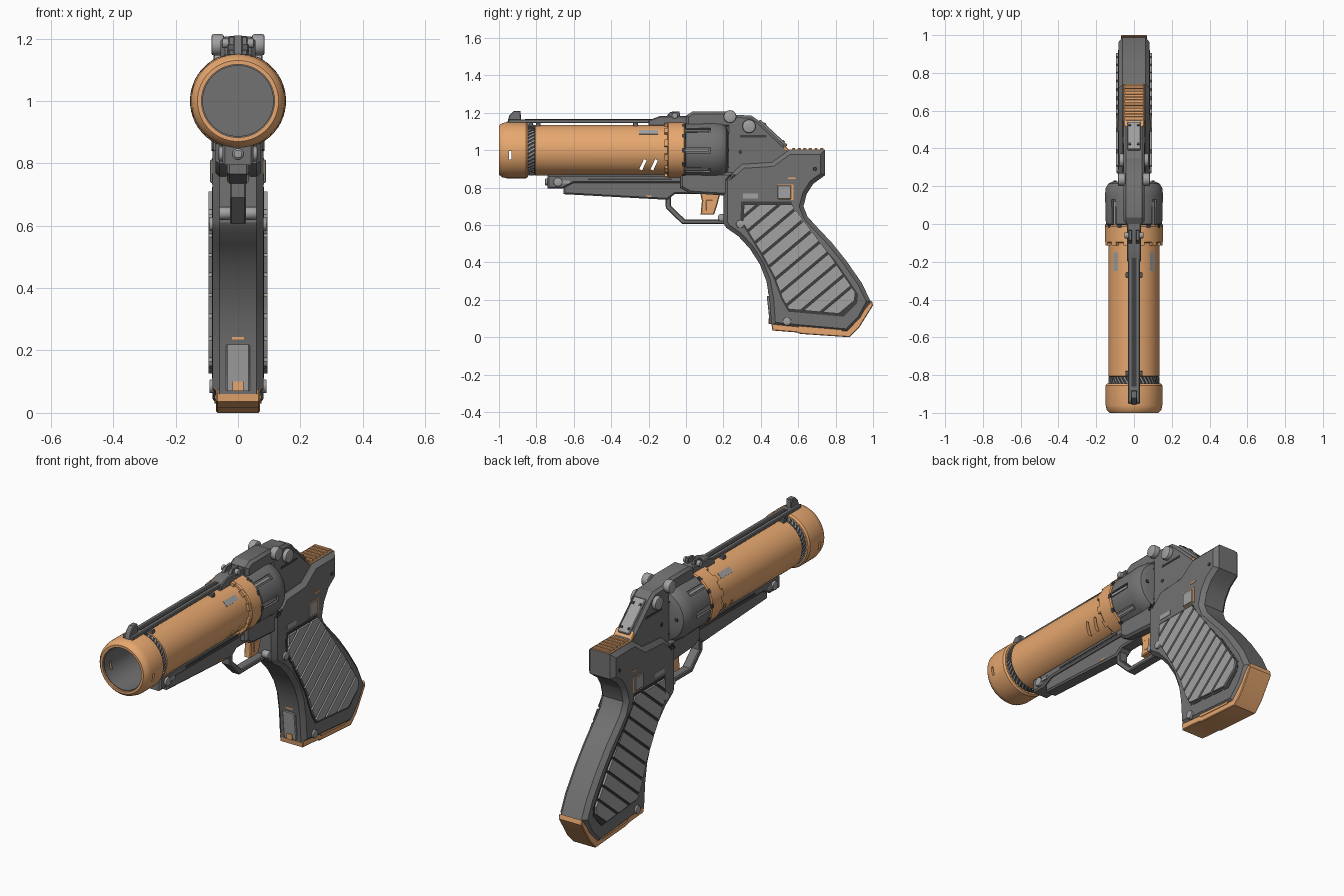
import bpy, bmesh, math
from mathutils import Matrix, Vector

if "Cube" in bpy.data.objects:
    bpy.data.objects.remove(bpy.data.objects["Cube"])

def material(name, rgb):
    m = bpy.data.materials.new(name)
    m.diffuse_color = (*rgb, 1)
    m.use_nodes = True
    m.node_tree.nodes["Principled BSDF"].inputs["Base Color"].default_value = m.diffuse_color
    return m

ORANGE = material("orange", (0.80, 0.39, 0.16))
GREY = material("body_grey", (0.17, 0.17, 0.17))
LIGHT = material("light_grey", (0.36, 0.36, 0.36))
DARK = material("dark_grey", (0.05, 0.05, 0.05))
AXIS = Matrix.Translation((0, 0, 1.0))   # barrel axis height

def add(name, bm, mat, mirror=False):
    bmesh.ops.recalc_face_normals(bm, faces=bm.faces)
    me = bpy.data.meshes.new(name)
    bm.to_mesh(me)
    bm.free()
    ob = bpy.data.objects.new(name, me)
    bpy.context.collection.objects.link(ob)
    if mat:
        me.materials.append(mat)
    if mirror:
        ob.modifiers.new("mirror", 'MIRROR')
    return ob

def plate(name, pts, x0, x1, mat, bevel=0, mirror=False):
    """Side profile of (y, z) points extruded along x, cap edges chamfered."""
    bm = bmesh.new()
    f = bm.faces.new([bm.verts.new((x0, y, z)) for y, z in pts])
    r = bmesh.ops.extrude_face_region(bm, geom=[f], use_keep_orig=True)
    bmesh.ops.translate(bm, vec=(x1 - x0, 0, 0), verts=[v for v in r['geom'] if isinstance(v, bmesh.types.BMVert)])
    bmesh.ops.recalc_face_normals(bm, faces=bm.faces)
    if bevel:
        caps = [e for e in bm.edges if abs(e.verts[0].co.x - e.verts[1].co.x) < 1e-6]
        bmesh.ops.bevel(bm, geom=caps, offset=bevel, segments=1, profile=0.5, affect='EDGES', clamp_overlap=False)
    return add(name, bm, mat, mirror)

def box(name, c, s, mat, rot=0, mirror=False, bevel=0):
    bm = bmesh.new()
    bmesh.ops.create_cube(bm, size=1, matrix=Matrix.Translation(c) @ Matrix.Rotation(math.radians(rot), 4, 'X') @ Matrix.Diagonal((*s, 1)))
    if bevel:
        bmesh.ops.bevel(bm, geom=bm.edges[:], offset=bevel, segments=1, profile=0.5, affect='EDGES')
    return add(name, bm, mat, mirror)

def lathe(name, prof, mat, closed=True, z=1.0, seg=56):
    """Revolve (y, radius) points about the y direction at height z."""
    bm = bmesh.new()
    rings = [[bm.verts.new((r * math.sin(a), y, z + r * math.cos(a)))
              for a in (2 * math.pi * i / seg for i in range(seg))] for y, r in prof]
    for k in range(len(rings) if closed else len(rings) - 1):
        A, B = rings[k], rings[(k + 1) % len(rings)]
        for i in range(seg):
            j = (i + 1) % seg
            bm.faces.new((A[i], A[j], B[j], B[i]))
    if not closed:
        bm.faces.new(rings[0])
        bm.faces.new(rings[-1])
    return add(name, bm, mat)

def ring(name, angles, y, r, size, mat, twist=0):
    """Boxes placed round the barrel axis."""
    bm = bmesh.new()
    for a in angles:
        bmesh.ops.create_cube(bm, size=1, matrix=AXIS @ Matrix.Rotation(math.radians(a), 4, 'Y')
                              @ Matrix.Translation((0, y, r)) @ Matrix.Rotation(math.radians(twist), 4, 'Z')
                              @ Matrix.Diagonal((*size, 1)))
    return add(name, bm, mat)

def pin(name, y, z, r, x0, x1, mat, mirror=True):
    """Round pin along x with a chamfered rim."""
    bm = bmesh.new()
    bmesh.ops.create_cone(bm, cap_ends=True, segments=24, radius1=r, radius2=r, depth=x1 - x0,
                          matrix=Matrix.Translation(((x0 + x1) / 2, y, z)) @ Matrix.Rotation(math.pi / 2, 4, 'Y'))
    rims = [e for e in bm.edges if abs(e.verts[0].co.x - e.verts[1].co.x) < 1e-6]
    bmesh.ops.bevel(bm, geom=rims, offset=r * 0.2, segments=2, profile=0.5, affect='EDGES')
    return add(name, bm, mat, mirror)

def cut(targets, cutter):
    cutter.hide_render = True
    for ob in targets:
        m = ob.modifiers.new("cut", 'BOOLEAN')
        m.operation, m.object, m.solver = 'DIFFERENCE', cutter, 'EXACT'
        bpy.context.view_layer.objects.active = ob
        bpy.ops.object.modifier_apply(modifier=m.name)
    bpy.data.objects.remove(cutter)

# Barrel, muzzle, collar and bore liner
barrel = lathe("barrel", [(-0.81, 0.118), (-0.81, 0.13), (-0.805, 0.136), (-0.09, 0.136), (-0.09, 0.118)], ORANGE)
muzzle = lathe("muzzle", [(-1, 0.117), (-1, 0.13), (-0.985, 0.144), (-0.96, 0.15), (-0.855, 0.15), (-0.845, 0.143), (-0.845, 0.117)], ORANGE)
liner = lathe("bore_liner", [(-0.99, 0.113), (-0.99, 0.119), (0.01, 0.119), (0.01, 0.113)], GREY)
lathe("muzzle_groove", [(-0.85, 0.118), (-0.85, 0.132), (-0.805, 0.132), (-0.805, 0.118)], DARK)
ring("groove_ribs", range(0, 360, 9), -0.828, 0.132, (0.007, 0.04, 0.008), LIGHT, 30)
lathe("collar", [(-0.1, 0.12), (-0.1, 0.148), (-0.094, 0.153), (-0.012, 0.153), (-0.006, 0.148), (-0.006, 0.12)], ORANGE)
ring("collar_tabs", range(15, 360, 30), -0.104, 0.143, (0.035, 0.02, 0.016), ORANGE)
ring("collar_notches", range(0, 360, 30), -0.012, 0.147, (0.022, 0.02, 0.014), DARK)
ring("barrel_patches", (-45, 45), -0.2, 0.1345, (0.032, 0.1, 0.006), LIGHT)
for y in (-0.23, -0.17):
    cut([barrel, liner], box("vent_cutter", (0, y, 0.922), (0.4, 0.016, 0.06), None, rot=-25))
cut([muzzle, liner], box("muzzle_cutter", (0, -0.94, 0.973), (0.4, 0.014, 0.045), None))

# Fluted cylinder
cyl = lathe("cylinder", [(-0.004, 0.14), (0.0, 0.15), (0.15, 0.154), (0.19, 0.15), (0.215, 0.135), (0.225, 0.11)], GREY, closed=False)
cut([cyl], ring("flute_cutter", range(0, 360, 45), 0.055, 0.153, (0.03, 0.15, 0.03), None))
ring("flute_bars", range(0, 360, 45), 0.055, 0.14, (0.014, 0.13, 0.014), LIGHT)
ring("cylinder_bolts", range(30, 360, 60), 0.222, 0.1, (0.016, 0.014, 0.016), DARK)

# Top rib and sights
box("top_rib", (0, -0.475, 1.155), (0.062, 0.95, 0.02), GREY, bevel=0.004)
box("rib_groove", (0, -0.5, 1.165), (0.025, 0.72, 0.004), DARK)
for y in (-0.79, -0.27, -0.83):
    box("rib_mount", (0, y, 1.138), (0.09 if y > -0.8 else 0.05, 0.025, 0.022), GREY, bevel=0.003)
plate("front_sight", [(-0.955, 1.15), (-0.945, 1.185), (-0.92, 1.21), (-0.885, 1.21), (-0.88, 1.15)], -0.016, 0.016, GREY, 0.004)
plate("rear_sight_base", [(-0.2, 1.16), (-0.14, 1.182), (0.01, 1.182), (0.01, 1.13), (-0.2, 1.13)], -0.036, 0.036, GREY, 0.005)
plate("rear_sight_post", [(-0.11, 1.175), (-0.085, 1.205), (-0.035, 1.208), (-0.03, 1.175)], 0.01, 0.03, GREY, 0.003, True)
pin("rear_sight_screw", -0.06, 1.185, 0.016, 0.028, 0.05, LIGHT)

# Upper frame hump over the cylinder
plate("upper_frame", [(0, 1.12), (0, 1.185), (0.035, 1.207), (0.21, 1.207), (0.25, 1.19), (0.35, 1.185), (0.385, 1.16),
                      (0.56, 0.995), (0.6, 0.9), (0.21, 0.8), (0.215, 1.12)], -0.056, 0.056, GREY, 0.014)
pin("upper_roller", 0.235, 1.18, 0.034, 0.045, 0.085, LIGHT)
pin("lower_roller", 0.337, 1.128, 0.036, 0.045, 0.078, LIGHT)
box("frame_slot", (0.056, 0.36, 1.075), (0.004, 0.14, 0.012), DARK, mirror=True)
box("slope_plate", (0, 0.465, 1.09), (0.07, 0.2, 0.016), LIGHT, rot=-43, bevel=0.004)
for y, z in ((0.42, 1.133), (0.52, 1.04)):
    box("slope_screw", (0.022, y, z + 0.004), (0.013, 0.013, 0.016), DARK, rot=-43, mirror=True)

# Orange serrated thumb slide
plate("thumb_slide", [(0.52, 1.035), (0.55, 1.004), (0.74, 1.004), (0.74, 0.98), (0.52, 0.98)], -0.055, 0.055, ORANGE, 0.004)
for i in range(6):
    box("thumb_ridge", (0, 0.575 + i * 0.03, 1.004), (0.1, 0.018, 0.014), ORANGE, bevel=0.003)

# Receiver and grip in one outline
plate("grip_frame", [(0.2, 0.61), (0.2, 0.85), (0.24, 0.87), (0.3, 0.925), (0.46, 0.935), (0.55, 1.0), (0.742, 1.0), (0.742, 0.865),
                     (0.68, 0.82), (0.645, 0.765), (0.628, 0.7), (0.65, 0.645), (0.7, 0.59), (0.78, 0.505), (0.86, 0.405),
                     (0.94, 0.29), (0.988, 0.19), (0.94, 0.1), (0.865, 0.022), (0.6, 0.045), (0.457, 0.06), (0.447, 0.2), (0.43, 0.3),
                     (0.395, 0.39), (0.34, 0.475), (0.28, 0.54), (0.215, 0.585)], -0.082, 0.082, GREY, 0.022)
plate("butt_plate", [(0.457, 0.075), (0.462, 0.036), (0.59, 0.026), (0.61, 0.018), (0.875, 0.0), (0.925, 0.05), (1.0, 0.17),
                     (0.994, 0.195), (0.97, 0.17), (0.86, 0.04), (0.6, 0.06)], -0.07, 0.07, ORANGE, 0.004)
plate("butt_side_trim", [(0.6, 0.064), (0.84, 0.04), (0.82, 0.03), (0.61, 0.045)], 0.05, 0.075, ORANGE, 0, True)
plate("front_strap_insert", [(0.432, 0.22), (0.448, 0.07), (0.5, 0.07), (0.5, 0.22)], -0.038, 0.038, LIGHT, 0.004)
box("front_strap_clip", (0, 0.46, 0.085), (0.034, 0.04, 0.03), ORANGE)
box("front_strap_mark", (0, 0.445, 0.24), (0.04, 0.012, 0.008), ORANGE)

# Slatted grip panels: outline sliced into diagonal bands
panel = [(0.31, 0.71), (0.565, 0.71), (0.585, 0.645), (0.65, 0.57), (0.79, 0.41), (0.905, 0.24), (0.9, 0.195), (0.83, 0.125),
         (0.55, 0.15), (0.515, 0.21), (0.47, 0.33), (0.41, 0.44), (0.305, 0.61)]
cy, cz = 0.6, 0.42
plate("panel_recess", [(cy + (y - cy) * 1.05, cz + (z - cz) * 1.05) for y, z in panel], 0.06, 0.0835, DARK, 0, True)
n = Vector((0, -math.sin(math.radians(40)), math.cos(math.radians(40))))
step = 0.073
for i in range(11):
    bm = bmesh.new()
    bm.faces.new([bm.verts.new((0.08, y, z)) for y, z in panel])
    bmesh.ops.triangulate(bm, faces=bm.faces[:])
    lo = -0.44 + i * step
    for d, nn in ((lo + 0.012, -n), (lo + step, n)):
        bmesh.ops.bisect_plane(bm, geom=bm.verts[:] + bm.edges[:] + bm.faces[:], plane_co=n * d, plane_no=nn, clear_outer=True)
    if not bm.faces:
        bm.free()
        continue
    r = bmesh.ops.extrude_face_region(bm, geom=bm.faces[:], use_keep_orig=True)
    bmesh.ops.translate(bm, vec=(0.014, 0, 0), verts=[v for v in r['geom'] if isinstance(v, bmesh.types.BMVert)])
    add("panel_slat", bm, LIGHT, True)

# Receiver side details
for y, z, r in ((0.29, 0.605, 0.022), (0.54, 0.085, 0.022), (0.19, 0.64, 0.02)):
    pin("side_screw", y, z, r, 0.02, 0.092 if y > 0.2 else 0.06, LIGHT)
box("button_surround", (0.08, 0.532, 0.775), (0.008, 0.085, 0.085), ORANGE, mirror=True)
box("side_button", (0.082, 0.526, 0.775), (0.014, 0.072, 0.075), LIGHT, mirror=True, bevel=0.003)
box("side_mark", (0.082, 0.565, 0.85), (0.004, 0.04, 0.008), ORANGE, mirror=True)
box("vent_row", (0.082, 0.345, 0.755), (0.004, 0.08, 0.025), LIGHT, mirror=True)
for y in (0.225, 0.25):
    box("side_slash", (0.082, y, 0.855), (0.006, 0.008, 0.035), DARK, rot=-40, mirror=True)
pin("rear_pin", 0.69, 0.9, 0.01, 0.07, 0.086, DARK)
pin("frame_pin", 0.29, 0.99, 0.01, 0.05, 0.06, DARK)

# Under-barrel frame, trigger guard and trigger
plate("under_frame", [(-0.655, 0.88), (-0.655, 0.765), (-0.1, 0.735), (-0.06, 0.765), (0.25, 0.765), (0.25, 0.88)], -0.036, 0.036, GREY, 0.008)
plate("under_rail", [(-0.74, 0.868), (-0.74, 0.795), (-0.66, 0.795), (-0.6, 0.825), (0.0, 0.825), (0.0, 0.868)], -0.05, 0.05, GREY, 0.008)
plate("cylinder_yoke", [(-0.03, 0.88), (-0.03, 0.8), (0.02, 0.77), (0.25, 0.755), (0.25, 0.88)], -0.072, 0.072, GREY, 0.012)
box("rail_slot", (0.05, -0.3, 0.845), (0.004, 0.45, 0.01), DARK, mirror=True)
box("under_mark", (0.036, -0.2, 0.755), (0.004, 0.03, 0.008), ORANGE, mirror=True)
pin("rail_knob", -0.685, 0.83, 0.024, 0.04, 0.062, LIGHT)
box("knob_lever", (0.053, -0.65, 0.83), (0.01, 0.06, 0.016), LIGHT, mirror=True)
lathe("ejector_rod", [(-0.755, 0.012), (-0.75, 0.018), (-0.7, 0.018)], LIGHT, closed=False, z=0.83, seg=20)
plate("trigger_guard", [(-0.11, 0.75), (-0.108, 0.69), (-0.02, 0.605), (0.24, 0.605), (0.24, 0.63), (-0.005, 0.63),
                        (-0.08, 0.702), (-0.08, 0.75)], -0.026, 0.026, GREY, 0.005)
plate("trigger", [(0.075, 0.775), (0.085, 0.73), (0.078, 0.655), (0.15, 0.655), (0.165, 0.7), (0.185, 0.775)], -0.02, 0.02, ORANGE, 0.005)
box("trigger_inlay", (0, 0.125, 0.705), (0.044, 0.04, 0.06), ORANGE, bevel=0.004)

# Smooth round surfaces, keep hard edges
bpy.ops.object.select_all(action='DESELECT')
for ob in bpy.context.scene.objects:
    ob.select_set(True)
    bpy.context.view_layer.objects.active = ob
bpy.ops.object.shade_smooth_by_angle(angle=math.radians(30))
